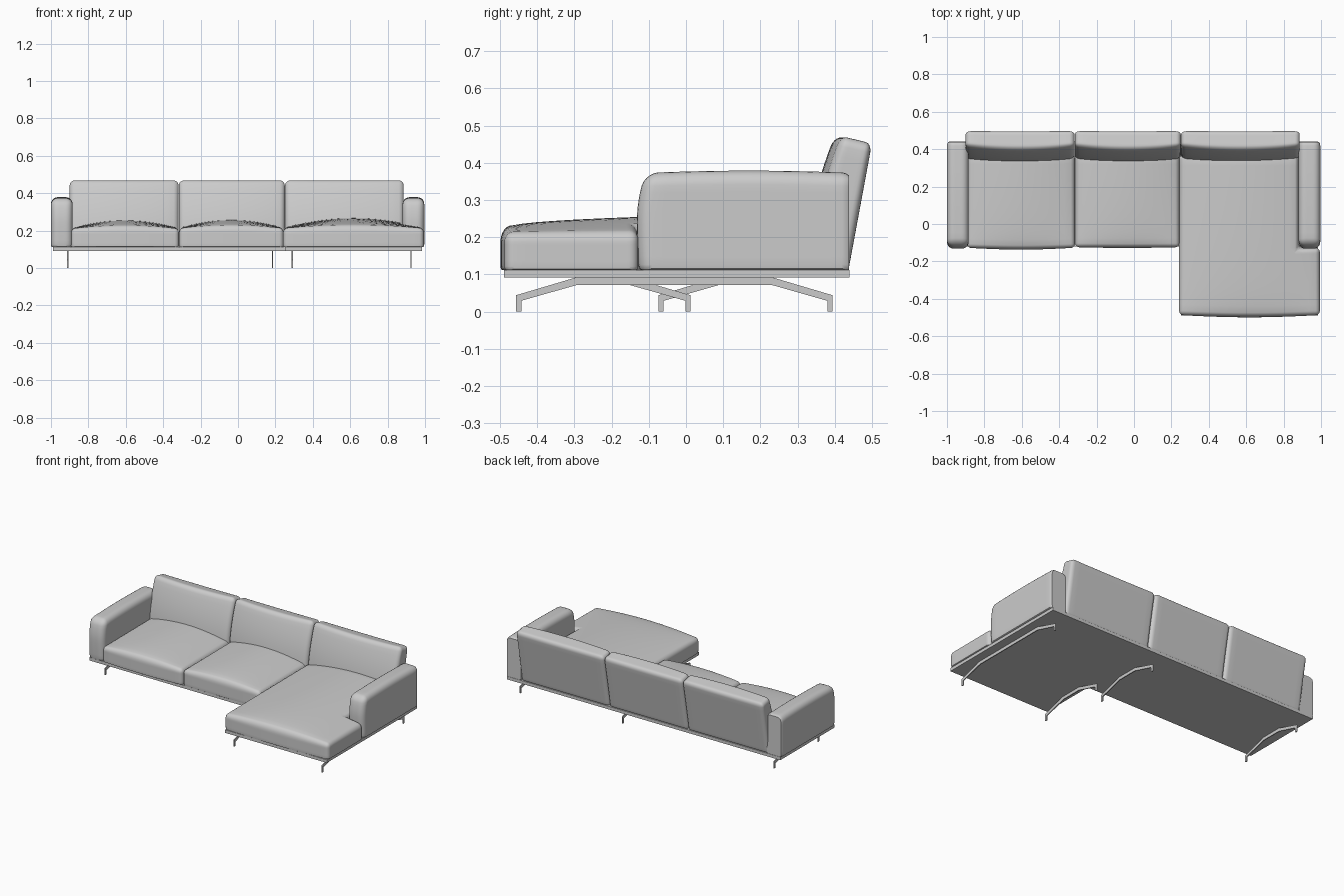
import bpy, bmesh
from math import sin, pi
from mathutils import Vector

if "Cube" in bpy.data.objects:
    bpy.data.objects.remove(bpy.data.objects["Cube"])


def finish(name, bm, smooth):
    bmesh.ops.recalc_face_normals(bm, faces=bm.faces)
    me = bpy.data.meshes.new(name)
    bm.to_mesh(me)
    bm.free()
    ob = bpy.data.objects.new(name, me)
    bpy.context.collection.objects.link(ob)
    if smooth:
        bpy.ops.object.select_all(action='DESELECT')
        ob.select_set(True)
        bpy.context.view_layer.objects.active = ob
        bpy.ops.object.shade_smooth_by_angle(angle=0.8)
    return ob


def prism(points, offset):
    bm = bmesh.new()
    face = bm.faces.new([bm.verts.new(p) for p in points])
    ext = bmesh.ops.extrude_face_region(bm, geom=[face])
    bmesh.ops.translate(bm, vec=offset,
                        verts=[g for g in ext['geom'] if isinstance(g, bmesh.types.BMVert)])
    bmesh.ops.recalc_face_normals(bm, faces=bm.faces)
    return bm


def rect(x0, x1, y0, y1):
    return [(x0, y0), (x1, y0), (x1, y1), (x0, y1)]


def cushion(name, outline, z0, z1, r, warp, cuts=(16, 16, 8)):
    """Rounded prism, cut into a grid and then softly reshaped by warp()."""
    low = z0 - 0.6 * r
    bm = prism([(x, y, low) for x, y in outline], (0, 0, z1 - low))
    bmesh.ops.bevel(bm, geom=bm.edges[:], offset=r, segments=5, profile=0.5, affect='EDGES')
    xs, ys = [p[0] for p in outline], [p[1] for p in outline]
    lo = Vector((min(xs), min(ys), z0))
    size = Vector((max(xs), max(ys), z1)) - lo
    for axis, n in enumerate(cuts):
        normal = Vector((0, 0, 0))
        normal[axis] = 1
        for i in range(n + 1):
            span = size[axis] - 2 * r
            co = lo + normal * (r + span * i / n)
            bmesh.ops.bisect_plane(bm, geom=bm.verts[:] + bm.edges[:] + bm.faces[:],
                                   plane_co=co, plane_no=normal, dist=1e-4)
    for v in bm.verts:
        v.co.z = max(v.co.z, z0)
        u = [min(1, max(0, (v.co[k] - lo[k]) / size[k])) for k in range(3)]
        v.co = warp(v.co.copy(), *u)
    return finish(name, bm, True)


def seat_warp(crown, bulge):
    def warp(p, u, v, w):
        arch = max(0, sin(pi * u))
        p.z += crown * arch ** 0.8 * v ** 0.3 * w * w
        p.y -= bulge * arch * (1 - v) ** 3
        return p
    return warp


def back_warp(p, u, v, w):
    # leaning back face, curved and bulging front face
    rear = 0.437 + 0.063 * w
    front = 0.325 + 0.075 * w * w + 0.022 * (1 - max(0, sin(pi * u)) ** 0.7)
    p.y = front + (rear - front) * v
    p.z -= 0.02 * v * w
    return p


def arm_warp(p, u, v, w):
    lean = min(1, max(0, (w - 0.5) / 0.5)) ** 2
    p.y += (0.018 * lean - 0.005 * sin(pi * w)) * (1 - v) ** 2
    p.y = min(p.y, 0.438)
    p.z += 0.006 * sin(pi * v) * w
    return p


# L-shaped base plate
base = [(-0.99, -0.12), (0.25, -0.12), (0.25, -0.49), (0.985, -0.49), (0.985, 0.44), (-0.99, 0.44)]
finish("base_plate", prism([(x, y, 0.092) for x, y in base], (0, 0, 0.02)), False)

# Seat cushions and chaise
cushion("seat_left", rect(-0.893, -0.316, -0.127, 0.37), 0.112, 0.21, 0.022, seat_warp(0.045, 0.01))
cushion("seat_middle", rect(-0.314, 0.243, -0.124, 0.37), 0.112, 0.212, 0.022, seat_warp(0.045, 0.004))
chaise = [(0.241, -0.487), (0.994, -0.487), (0.994, -0.128), (0.882, -0.128), (0.882, 0.37), (0.241, 0.37)]
cushion("chaise_seat", chaise, 0.112, 0.212, 0.024, seat_warp(0.055, 0.012), (20, 24, 6))

# Back cushions
for name, x0, x1 in (("left", -0.9, -0.318), ("middle", -0.316, 0.25), ("right", 0.252, 0.886)):
    cushion("back_" + name, rect(x0, x1, 0.33, 0.46), 0.112, 0.472, 0.026, back_warp, (16, 6, 12))

# Armrests
for name, x0, x1 in (("left", -1.0, -0.884), ("right", 0.88, 0.996)):
    cushion("armrest_" + name, rect(x0, x1, -0.127, 0.455), 0.112, 0.373, 0.036, arm_warp, (4, 16, 10))

# Flat bent sled legs, profile mirrored front to back
for i, (x, y0, y1) in enumerate(((-0.91, -0.074, 0.394), (0.185, -0.074, 0.394),
                                 (0.29, -0.457, 0.012), (0.925, -0.457, 0.394))):
    outer = [(0, 0), (0, 0.044), (0.162, 0.092)]
    inner = [(0.165, 0.072), (0.014, 0.029), (0.014, 0)]
    pts = [(y0 + a, z) for a, z in outer] + [(y1 - a, z) for a, z in reversed(outer)]
    pts += [(y1 - a, z) for a, z in reversed(inner)] + [(y0 + a, z) for a, z in inner]
    finish("leg_%d" % (i + 1), prism([(x - 0.003, y, z) for y, z in pts], (0.006, 0, 0)), False)
